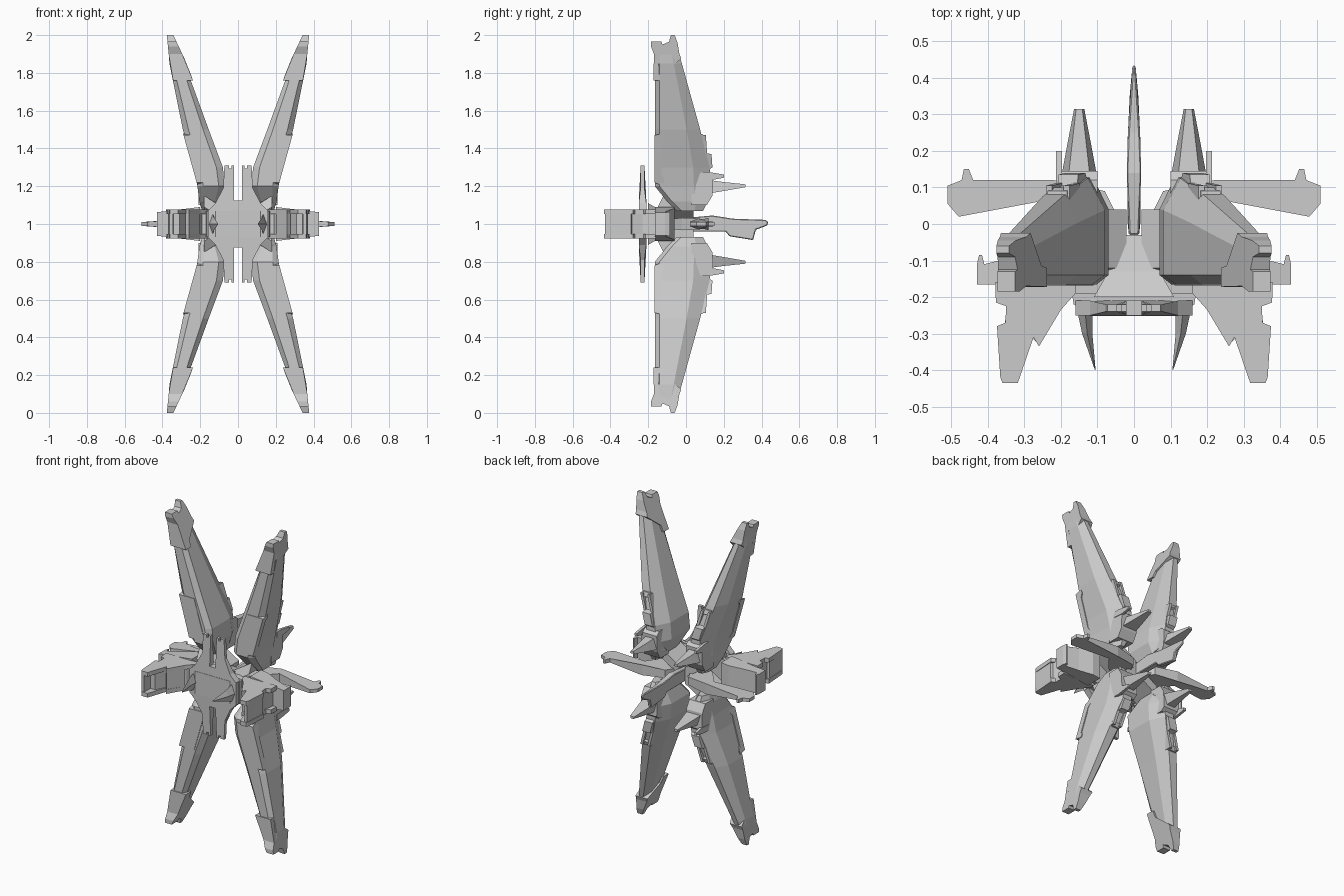
import bpy, bmesh
from mathutils import Vector

# All parts are written around the centre height z = 1, so mirrors work on x and z.


def lerp_table(table, v):
    for (a, p), (b, q) in zip(table, table[1:]):
        if v <= b:
            t = max(0.0, (v - a) / (b - a))
            return p + (q - p) * t
    return table[-1][1]


def finish(name, bm, mirror):
    bmesh.ops.recalc_face_normals(bm, faces=bm.faces)
    me = bpy.data.meshes.new(name)
    bm.to_mesh(me)
    bm.free()
    ob = bpy.data.objects.new(name, me)
    ob.location = (0, 0, 1)
    bpy.context.collection.objects.link(ob)
    if mirror:
        m = ob.modifiers.new("mirror", 'MIRROR')
        m.use_axis = ('x' in mirror, False, 'z' in mirror)
        m.use_mirror_merge = False
    return ob


def loft(name, rings, mirror=''):
    bm = bmesh.new()
    vs = [[bm.verts.new(p) for p in r] for r in rings]
    n = len(vs[0])
    for a, b in zip(vs, vs[1:]):
        for i in range(n):
            j = (i + 1) % n
            bm.faces.new((a[i], a[j], b[j], b[i]))
    bm.faces.new(vs[0][::-1])
    bm.faces.new(vs[-1])
    return finish(name, bm, mirror)


def prism(name, pts, place, mirror=''):
    """Outline swept from side -1 to side +1; place(a, b, side) gives the point."""
    return loft(name, [[place(a, b, s) for a, b in pts] for s in (-1, 1)], mirror)


def box(name, x, y, h, mirror=''):
    return prism(name, [(x[0], y[0]), (x[1], y[0]), (x[1], y[1]), (x[0], y[1])],
                 lambda a, b, s: (a, b, h[0] if s < 0 else h[1]), mirror)


def flat(lo, hi):
    return lambda a, b, s: (a, b, lo if s < 0 else hi)


# Main wings: chamfered sections (height, inner x, outer x, front y, back y)
rings = []
for h, xi, xo, yf, yb in [(.07, .13, .19, -.05, .09), (.12, .10, .205, -.10, .115),
                          (.20, .07, .215, -.165, .13), (.30, .08, .235, -.165, .125),
                          (.50, .155, .292, -.165, .075), (.85, .283, .363, -.165, -.022),
                          (.95, .325, .370, -.16, -.05)]:
    w, d = xo - xi, yb - yf
    cf, cb = min(.025, d * .2), d * .3
    rings.append([(xi + .22 * w, yf, h), (xo - .22 * w, yf, h), (xo, yf + cf, h), (xo, yb - cb, h),
                  (xo - .3 * w, yb, h), (xi + .3 * w, yb, h), (xi, yb - cb, h), (xi, yf + cf, h)])
loft("main_wing", rings, 'xz')

HALF = [(.2, .072), (.5, .069), (.85, .042), (1.0, .016)]


def on_wing(scale, shift=0):
    """Side outline (y, h) placed along the slanted wing."""
    def place(y, h, s):
        return (.16 + .285 * (h - .3) + shift + s * scale * lerp_table(HALF, h), y, h)
    return place


# Wing tip caps, front trims and rear pods
prism("wing_tip_cap", [(-.172, .76), (-.12, .76), (-.115, .80), (-.025, .875), (-.035, .90),
                       (-.045, .96), (-.06, 1.0), (-.08, 1.0), (-.09, .965), (-.125, .95),
                       (-.13, .965), (-.185, .965), (-.185, .94), (-.17, .90)],
      on_wing(1.08), 'xz')
prism("wing_front_trim", [(-.168, .47), (-.12, .48), (-.115, .46), (-.13, .44), (-.13, .26),
                          (-.112, .23), (-.12, .2), (-.168, .22)], on_wing(.75, .028), 'xz')
prism("wing_rear_pod", [(.03, .48), (.09, .475), (.10, .45), (.085, .44), (.09, .39), (.11, .375),
                        (.135, .37), (.14, .30), (.10, .27), (.03, .27)], on_wing(.38), 'xz')
for s in (-.024, .024):
    prism("pod_rail", [(.04, .47), (.105, .47), (.112, .37), (.06, .37)], on_wing(.12, s), 'xz')

# Rear spikes with root blocks and small side pins
loft("rear_spike", [[(.15 - w, y, a), (.15 - w * .6, y, b), (.15 + w * .6, y, b), (.15 + w, y, a)]
                    for y, w, a, b in [(.05, .055, .13, .24), (.14, .047, .165, .23),
                                       (.20, .036, .175, .222), (.315, .014, .195, .21)]], 'xz')
prism("spike_root", [(.03, .10), (.11, .10), (.14, .15), (.145, .25), (.12, .27), (.03, .27)],
      lambda y, h, s: (.155 + s * .055, y, h), 'xz')
prism("side_pin", [(.08, .24), (.15, .235), (.20, .245), (.20, .262), (.12, .275), (.08, .275)],
      lambda y, h, s: (.205 + s * .008, y, h), 'xz')

# Front plate with forked prongs
prism("front_plate", [(0, 0), (0, .125), (.02, .125), (.02, .31), (.035, .31), (.035, .295),
                      (.047, .295), (.047, .31), (.072, .31), (.078, .19), (.12, .11),
                      (.16, .07), (.16, 0)],
      lambda x, h, s: (x, -.23 + s * (.02 if h < .13 else .01), h), 'xz')

# Central body
prism("front_hub", [(-.17, -.19), (.17, -.19), (.165, -.22), (.12, -.252), (-.12, -.252),
                    (-.165, -.22)], flat(-.07, .07))
box("cross_bridge", (-.32, .32), (-.20, -.14), (-.065, .065))
loft("core", [[(-w, y, -h), (w, y, -h), (w, y, h), (-w, y, h)]
              for y, w, h in [(-.2, .11, .11), (-.13, .07, .07), (-.03, .062, .045)]])
loft("wing_strut", [[(x, -.15, h - .03), (x, .04, h - .03), (x, .04, h + .03), (x, -.12, h + .03)]
                    for x, h in [(.02, .02), (.18, .12)]], 'xz')

# Front fangs
loft("front_fang", [[(x - w, y, 0), (x, y, -h), (x + w, y, 0), (x, y, h)]
                    for x, y, w, h in [(.135, -.23, .022, .06), (.128, -.30, .014, .035),
                                       (.106, -.40, .001, .003)]], 'x')

# Forward arms: upper and lower plates around a recessed core
ARM = [(.16, -.16), (.38, -.16), (.378, -.215), (.35, -.225), (.352, -.27), (.375, -.28),
       (.366, -.42), (.36, -.435), (.318, -.435), (.275, -.31), (.26, -.335), (.2, -.235),
       (.16, -.19)]
prism("arm_plate", ARM, flat(.052, .078), 'xz')
prism("arm_core", [(.17, -.15), (.36, -.15), (.345, -.23), (.36, -.30), (.355, -.37), (.31, -.37),
                   (.27, -.29), (.2, -.22)], flat(-.055, .055), 'x')
prism("arm_outer_wall", [(.335, -.28), (.37, -.29), (.362, -.43), (.345, -.43)],
      flat(-.06, .06), 'x')
prism("arm_inner_wall", [(.21, -.23), (.28, -.30), (.275, -.315), (.26, -.33), (.2, -.235)],
      flat(-.06, .06), 'x')
prism("arm_shoulder", [(.2, -.165), (.43, -.165), (.43, -.11), (.424, -.085), (.416, -.085),
                       (.41, -.11), (.33, -.09), (.25, -.06), (.2, -.06)],
      lambda x, y, s: (x, y, s * lerp_table([(.2, .09), (.35, .07), (.43, .062)], x)), 'x')

# Horizontal side blades
prism("side_blade", [(.045, -.03), (.05, .03), (.08, .09), (.22, .12), (.44, .12), (.452, .15),
                     (.466, .15), (.472, .12), (.51, .105), (.51, .055), (.48, .02), (.24, .065),
                     (.17, -.02), (.12, -.06), (.05, -.05)],
      lambda x, y, s: (x, y, s * lerp_table([(.05, .022), (.2, .036), (.32, .016), (.51, .01)], x)), 'x')

# Tail boom
tail = prism("tail_boom", [(-.03, -.02), (-.03, .03), (.14, .045), (.25, .028), (.42, .022),
                           (.435, .012), (.43, -.008), (.37, -.03), (.355, -.085), (.23, -.065),
                           (.21, -.04), (0, -.04)],
             lambda y, h, s: (s * lerp_table([(-.03, .014), (.03, .022), (.14, .021), (.34, .013),
                                              (.435, .004)], y), y, h))
bev = tail.modifiers.new("bevel", 'BEVEL')
bev.width = .006
bev.segments = 1
